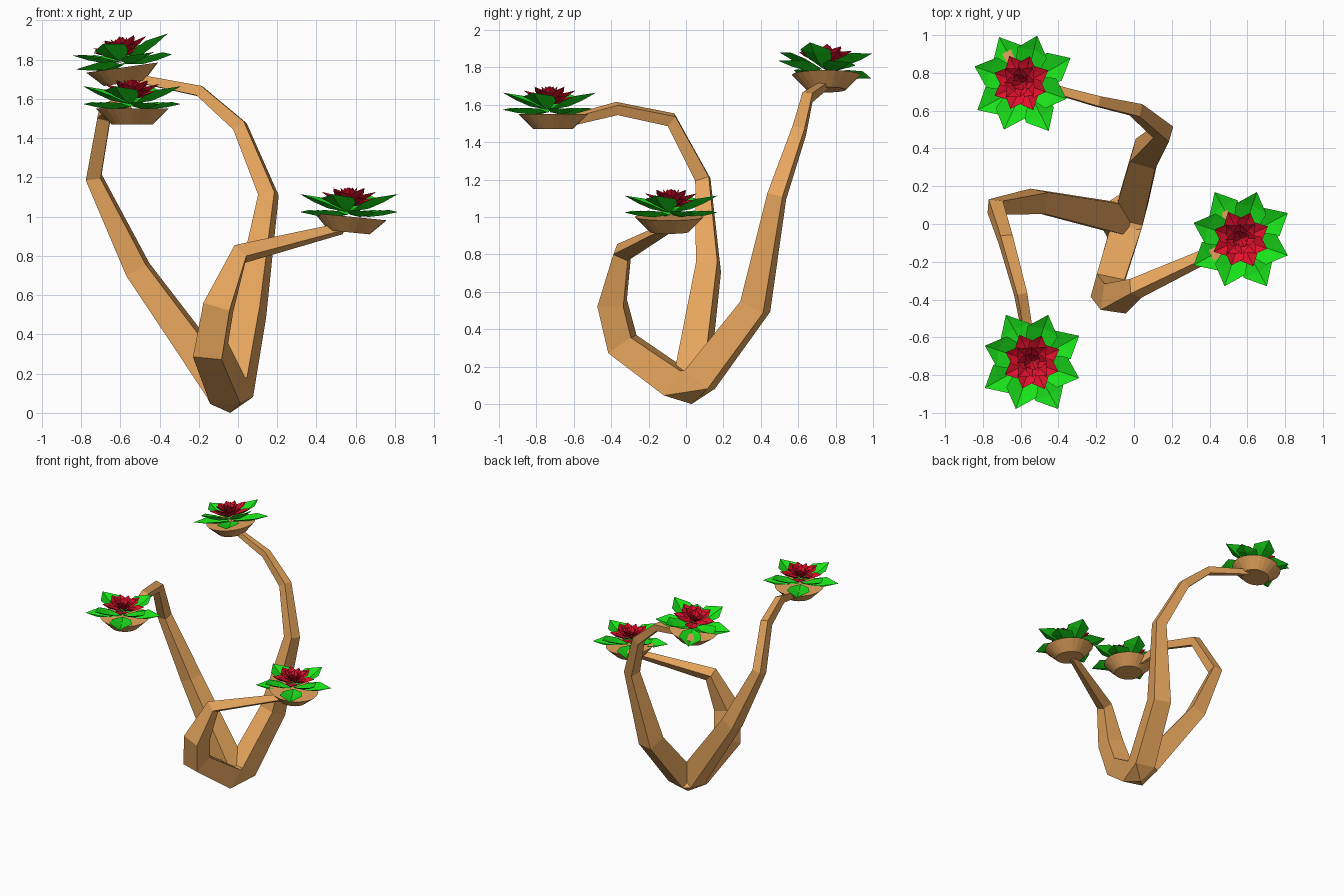
import bpy, bmesh, math
from mathutils import Vector, Matrix, Euler

if "Cube" in bpy.data.objects:
    bpy.data.objects.remove(bpy.data.objects["Cube"])

def material(name, rgb):
    m = bpy.data.materials.new(name)
    m.diffuse_color = (*rgb, 1)
    m.use_nodes = True
    m.node_tree.nodes["Principled BSDF"].inputs["Base Color"].default_value = m.diffuse_color
    return m

WOOD = material("wood", (0.8, 0.38, 0.11))
GREEN = material("leaf_green", (0.01, 0.75, 0.01))
RED = material("petal_red", (0.75, 0.005, 0.025))

def finish(bm, name, mat, recalc=True):
    if recalc:
        bmesh.ops.recalc_face_normals(bm, faces=bm.faces)
    me = bpy.data.meshes.new(name)
    bm.to_mesh(me)
    bm.free()
    me.materials.append(mat)
    ob = bpy.data.objects.new(name, me)
    bpy.context.collection.objects.link(ob)
    return ob

def square(c, q, r):
    """Four corners of a square section; q maps local y/z to side/up."""
    return [c + q @ Vector((0, a * r, b * r)) for a, b in ((-1, -1), (1, -1), (1, 1), (-1, 1))]

def branch(name, pts, radii):
    """Tapered square tube, frame carried along without twist; returns first ring."""
    pts = [Vector(p) for p in pts]
    dirs = [(b - a).normalized() for a, b in zip(pts, pts[1:])]
    side = Vector((0, 0, 1)).cross(dirs[0]).normalized()
    up = dirs[0].cross(side)
    q = Matrix((dirs[0], side, up)).transposed().to_quaternion()
    rings = [square(pts[0], q, radii[0])]
    for i in range(1, len(pts)):
        if i < len(dirs):
            turn = dirs[i - 1].rotation_difference(dirs[i])
            half = dirs[i - 1].rotation_difference((dirs[i - 1] + dirs[i]).normalized())
            rings.append(square(pts[i], half @ q, radii[i]))
            q = turn @ q
        else:
            rings.append(square(pts[i], q, radii[i]))
    bm = bmesh.new()
    vr = [[bm.verts.new(p) for p in ring] for ring in rings]
    for a, b in zip(vr, vr[1:]):
        for k in range(4):
            n = (k + 1) % 4
            bm.faces.new((a[k], a[n], b[n], b[k]))
    bm.faces.new(vr[0])
    bm.faces.new(vr[-1])
    finish(bm, name, WOOD)
    return rings[0]

# Three bent branches growing from one joint
JOINT = Vector((-0.03, 0.02, 0.06))
branches = {
    "front_branch": ([(-0.51, 0.12, 0.73), (-0.735, 0.09, 1.2), (-0.68, -0.08, 1.52),
                      (-0.6, -0.37, 1.58), (-0.55, -0.66, 1.505)],
                     [0.08, 0.058, 0.038, 0.033, 0.028, 0.022]),
    "back_branch": ([(0.06, 0.37, 0.52), (0.155, 0.485, 1.11), (0.01, 0.605, 1.46),
                     (-0.195, 0.65, 1.64), (-0.52, 0.74, 1.705)],
                    [0.08, 0.07, 0.043, 0.034, 0.027, 0.02]),
    "right_branch": ([(-0.14, -0.34, 0.32), (-0.1, -0.395, 0.54), (0.01, -0.34, 0.81),
                      (0.53, -0.1, 0.94)],
                     [0.08, 0.075, 0.07, 0.042, 0.022]),
}
joint_pts = [Vector((-0.04, 0.03, 0.0))]
for name, (pts, radii) in branches.items():
    start = JOINT + (Vector(pts[0]) - JOINT).normalized() * 0.09
    joint_pts += branch(name, [start] + pts, radii)

# Faceted joint at the foot
bm = bmesh.new()
for p in joint_pts:
    bm.verts.new((p.x, p.y, max(p.z, 0)))
hull = bmesh.ops.convex_hull(bm, input=bm.verts)
loose = [v for v in bm.verts if not v.link_faces]
bmesh.ops.delete(bm, geom=loose, context='VERTS')
finish(bm, "base_joint", WOOD)

def add_leaf(bm, length, width, angle, tilt, z):
    """Pointed leaf folded along its midrib."""
    m = Matrix.Translation((0, 0, z)) @ Matrix.Rotation(angle, 4, 'Z') @ Matrix.Rotation(-tilt, 4, 'Y')
    V = lambda x, y, h: bm.verts.new(m @ Vector((x * length, y * width, h * width)))
    base, tip = V(0.04, 0, 0), V(1, 0, 0.05)
    rib = [V(0.4, 0, -0.08), V(0.7, 0, -0.04)]
    for s in (1, -1):
        edge = [V(0.36, 0.4 * s, 0.1), V(0.66, 0.5 * s, 0.12)]
        for f in ((base, rib[0], edge[0]), (rib[0], rib[1], edge[1], edge[0]), (rib[1], tip, edge[1])):
            bm.faces.new(f if s > 0 else f[::-1])

def rosette(name, mat, rings, world):
    bm = bmesh.new()
    for count, length, width, start, tilt, z in rings:
        for k in range(count):
            add_leaf(bm, length, width, math.radians(start) + k * math.tau / count, math.radians(tilt), z)
    finish(bm, name, mat, recalc=False).matrix_world = world

# rings: count, length, width, start angle, tilt, height
LEAVES = [(4, 0.285, 0.17, 29, 1, 0.0), (4, 0.28, 0.17, 71, 18, 0.01)]
PETALS = [(4, 0.165, 0.10, 25, 14, 0.04), (4, 0.165, 0.10, 70, 24, 0.045),
          (4, 0.135, 0.08, 48, 36, 0.05), (4, 0.12, 0.07, 3, 46, 0.05), (4, 0.10, 0.055, 25, 60, 0.05)]

def at(loc, rot):
    return Matrix.Translation(loc) @ Euler(rot).to_matrix().to_4x4()

# Pots with flowers: pot centre, pot rotation, flower base, flower rotation
blooms = {
    "front": ((-0.54, -0.71, 1.51), (0, 0, 0), (-0.54, -0.73, 1.56), (0, 0, 0)),
    "back": ((-0.585, 0.75, 1.72), (0, -0.14, 0), (-0.58, 0.74, 1.775), (-0.08, -0.2, 0)),
    "right": ((0.57, -0.09, 0.96), (0, 0.1, 0), (0.565, -0.08, 1.01), (0, 0, 0)),
}
for name, (pot_loc, pot_rot, loc, rot) in blooms.items():
    bm = bmesh.new()
    bmesh.ops.create_cone(bm, cap_ends=True, segments=24, radius1=0.105, radius2=0.185, depth=0.08)
    pot = finish(bm, name + "_pot", WOOD)
    pot.matrix_world = at(pot_loc, pot_rot)
    rosette(name + "_leaves", GREEN, LEAVES, at(loc, rot))
    rosette(name + "_petals", RED, PETALS, at(loc, rot))
